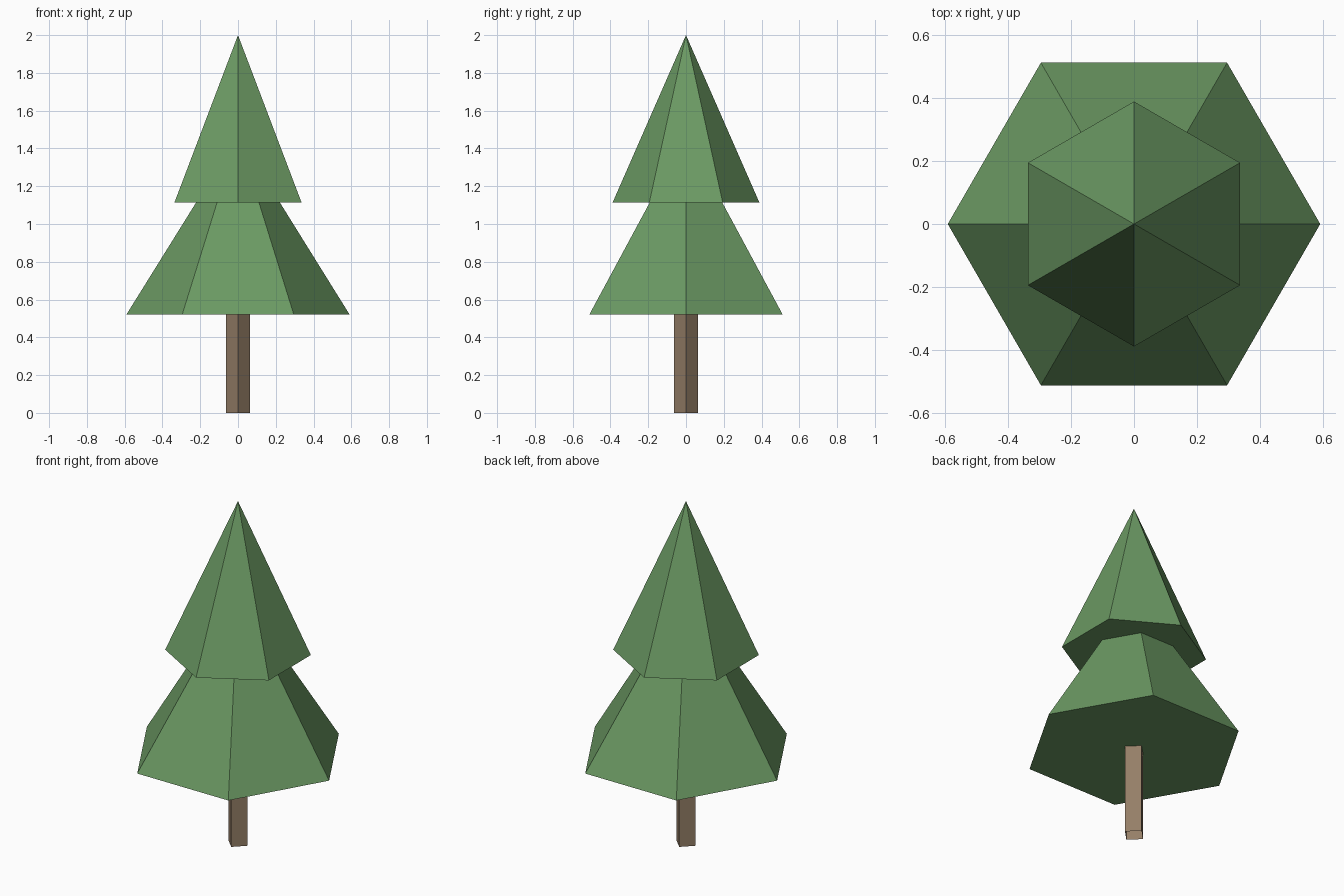
import bpy
import math

if "Cube" in bpy.data.objects:
    bpy.data.objects.remove(bpy.data.objects["Cube"])


def material(name, color):
    mat = bpy.data.materials.new(name)
    mat.diffuse_color = color
    mat.use_nodes = True
    mat.node_tree.nodes["Principled BSDF"].inputs["Base Color"].default_value = mat.diffuse_color
    return mat


def prism(name, sides, r_bottom, r_top, z0, z1, mat, turn=0.0, fill='NGON'):
    # Upright flat-faced cone or prism spanning z0..z1
    bpy.ops.mesh.primitive_cone_add(
        vertices=sides, radius1=r_bottom, radius2=r_top, depth=z1 - z0,
        end_fill_type=fill, location=(0, 0, (z0 + z1) / 2),
        rotation=(0, 0, turn))
    obj = bpy.context.object
    obj.name = name
    obj.data.materials.append(mat)
    return obj


bark = material("bark", (0.30, 0.21, 0.135, 1))
needles = material("needles", (0.147, 0.32, 0.125, 1))

# Square trunk with corners on the axes, open at both ends
prism("trunk", 4, 0.0625, 0.0625, 0, 0.522, bark, fill='NOTHING')

# Lower foliage tier, corners on the x axis; its tip hides in the upper tier
prism("lower_foliage", 6, 0.59, 0, 0.522, 1.47, needles, turn=math.radians(30))

# Upper foliage tier, corners on the y axis
prism("upper_foliage", 6, 0.388, 0, 1.115, 2.0, needles)
